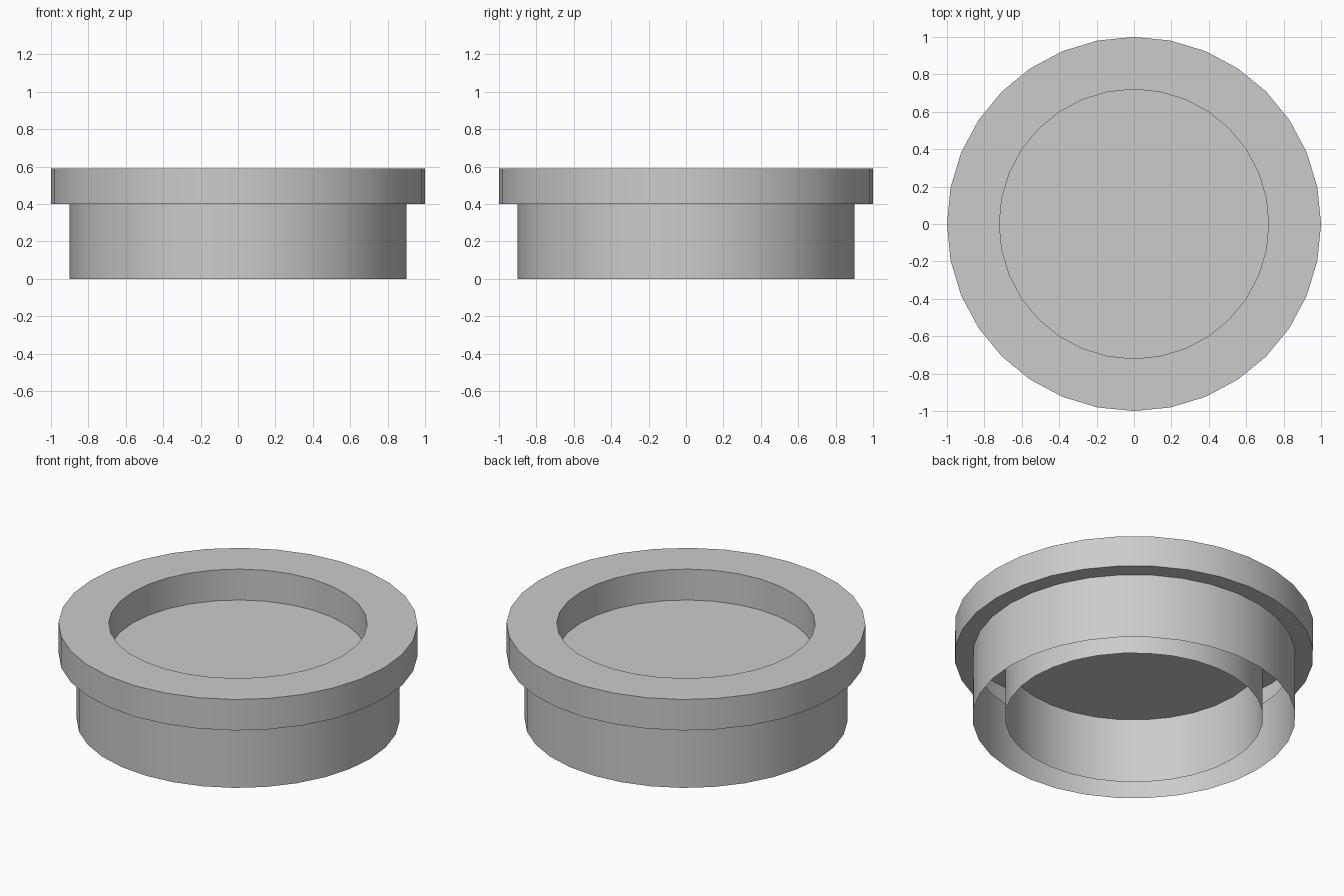
import bpy
import bmesh
import math

if "Cube" in bpy.data.objects:
    bpy.data.objects.remove(bpy.data.objects["Cube"])

SIDES = 32
WALL_R, RIM_R, BORE_R = 0.9, 1.0, 0.72
LEDGE_Z, TOP_Z = 0.4, 0.59

grey = bpy.data.materials.new("light_grey")
grey.use_nodes = True
colour = (0.6, 0.6, 0.6, 1)
grey.diffuse_color = colour
grey.node_tree.nodes["Principled BSDF"].inputs["Base Color"].default_value = colour


def add_object(name, bm):
    mesh = bpy.data.meshes.new(name)
    bm.to_mesh(mesh)
    bm.free()
    mesh.materials.append(grey)
    obj = bpy.data.objects.new(name, mesh)
    bpy.context.collection.objects.link(obj)
    bpy.ops.object.select_all(action="DESELECT")
    obj.select_set(True)
    bpy.context.view_layer.objects.active = obj
    bpy.ops.object.shade_smooth_by_angle(angle=math.radians(30))
    return obj


def lathe(name, profile):
    """Turn an open (radius, height) profile, running up the outside, into a thin shell."""
    bm = bmesh.new()
    rings = []
    for r, z in profile:
        rings.append([bm.verts.new((r * math.cos(math.tau * i / SIDES),
                                    r * math.sin(math.tau * i / SIDES), z))
                      for i in range(SIDES)])
    for low, high in zip(rings, rings[1:]):
        for i in range(SIDES):
            j = (i + 1) % SIDES
            bm.faces.new((low[i], low[j], high[j], high[i]))
    return add_object(name, bm)


# Hollow flanged shell: outer wall, overhanging rim and bore, open underneath
lathe("flanged_shell", [(WALL_R, 0), (WALL_R, LEDGE_Z), (RIM_R, LEDGE_Z),
                        (RIM_R, TOP_Z), (BORE_R, TOP_Z), (BORE_R, LEDGE_Z), (BORE_R, 0)])

# Disc closing the bore at ledge height
disc = bmesh.new()
bmesh.ops.create_circle(disc, cap_ends=True, segments=SIDES, radius=BORE_R)
bmesh.ops.translate(disc, verts=disc.verts, vec=(0, 0, LEDGE_Z))
add_object("recessed_floor", disc)
